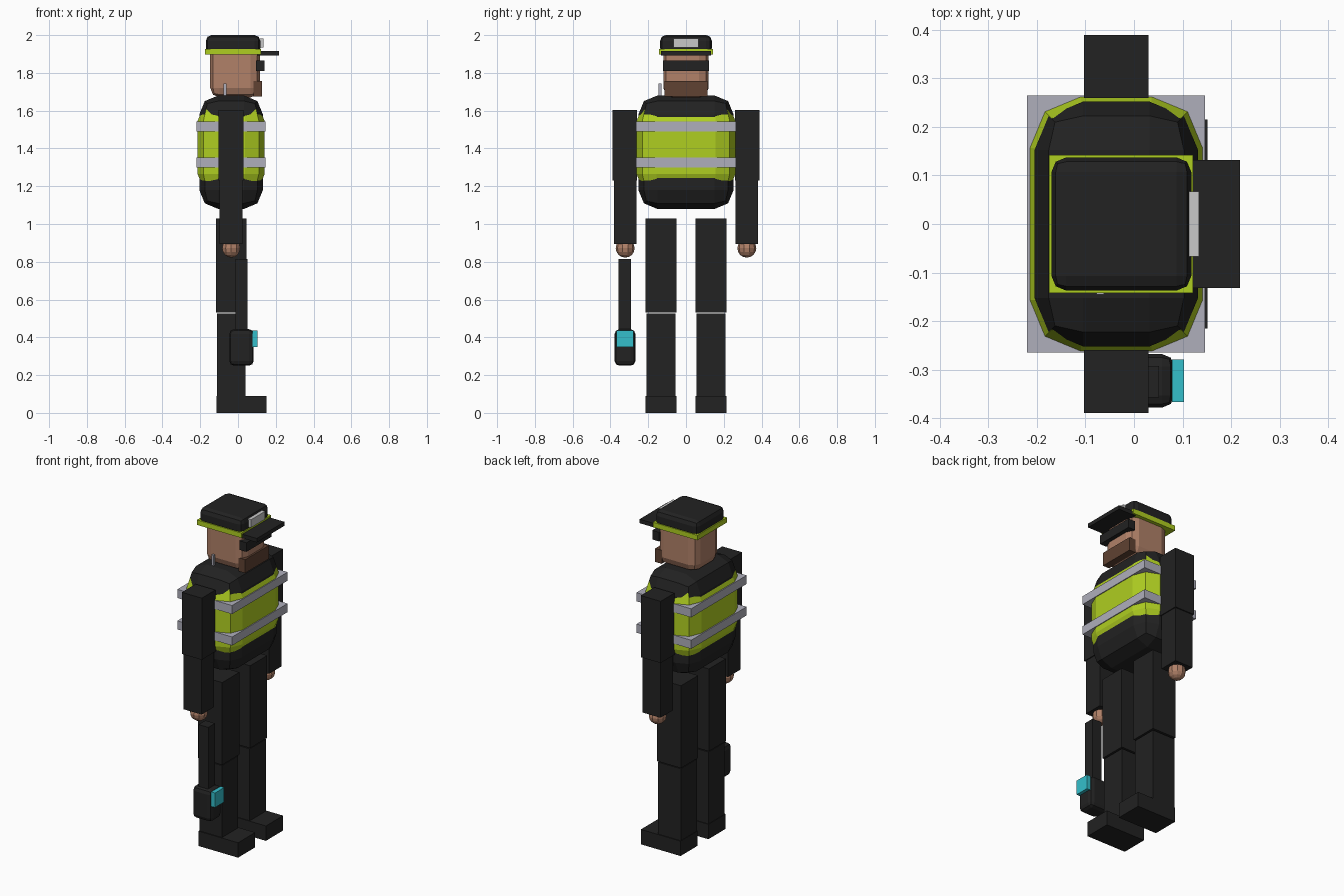
import bpy
import bmesh
from mathutils import Vector

if "Cube" in bpy.data.objects:
    bpy.data.objects.remove(bpy.data.objects["Cube"], do_unlink=True)


def material(name, r, g, b):
    m = bpy.data.materials.new(name)
    m.use_nodes = True
    m.diffuse_color = (r, g, b, 1)
    m.node_tree.nodes["Principled BSDF"].inputs["Base Color"].default_value = (r, g, b, 1)
    return m


BLACK = material("black cloth", 0.016, 0.016, 0.016)
LIME = material("safety lime", 0.43, 0.62, 0.015)
SILVER = material("reflective silver", 0.43, 0.43, 0.50)
SKIN = material("skin", 0.44, 0.22, 0.14)
BROWN = material("beard brown", 0.115, 0.054, 0.032)
TEAL = material("screen teal", 0.035, 0.52, 0.60)
BADGE = material("badge grey", 0.58, 0.58, 0.58)


def finish(name, bm, mat):
    mesh = bpy.data.meshes.new(name)
    bm.to_mesh(mesh)
    bm.free()
    mesh.materials.append(mat)
    obj = bpy.data.objects.new(name, mesh)
    bpy.context.collection.objects.link(obj)
    return obj


def box(name, mat, x, y, z, bevel=0):
    """Box from (min, max) ranges, with optional two-step rounded edges."""
    lo, hi = (Vector(c) for c in zip(x, y, z))
    bm = bmesh.new()
    bmesh.ops.create_cube(bm, size=1)
    bmesh.ops.scale(bm, vec=hi - lo, verts=bm.verts)
    bmesh.ops.translate(bm, vec=(lo + hi) / 2, verts=bm.verts)
    obj = finish(name, bm, mat)
    if bevel:
        mod = obj.modifiers.new("rounding", "BEVEL")
        mod.width = bevel
        mod.segments = 2
    return obj


def centred(half):
    return (-half, half)


# Torso, vest and reflective bands
box("torso", BLACK, (-0.205, 0.132), centred(0.252), (1.08, 1.68), 0.1)
box("vest", LIME, (-0.214, 0.141), centred(0.262), (1.16, 1.65), 0.105)
for name, z in (("lower_band", 1.30), ("upper_band", 1.49)):
    box(name, SILVER, (-0.22, 0.146), centred(0.265), (z, z + 0.052))

# Arms, hands, legs and boots on both sides
for side, s in (("left", 1), ("right", -1)):
    def span(a, b):
        return tuple(sorted((s * a, s * b)))

    box(side + "_upper_arm", BLACK, (-0.103, 0.03), span(0.259, 0.389), (1.23, 1.603))
    box(side + "_forearm", BLACK, (-0.097, 0.024), span(0.263, 0.382), (0.895, 1.23))
    bm = bmesh.new()
    bmesh.ops.create_uvsphere(bm, u_segments=10, v_segments=8, radius=0.05)
    bmesh.ops.translate(bm, vec=(-0.036, s * 0.322, 0.872), verts=bm.verts)
    finish(side + "_hand", bm, SKIN)
    box(side + "_thigh", BLACK, (-0.117, 0.045), span(0.051, 0.215), (0.532, 1.03))
    box(side + "_shin", BLACK, (-0.112, 0.04), span(0.055, 0.21), (0, 0.525))
    box(side + "_boot", BLACK, (-0.114, 0.151), span(0.051, 0.215), (0, 0.09))

# Head and face
box("head", SKIN, (-0.147, 0.116), centred(0.12), (1.67, 1.95), 0.05)
box("beard", BROWN, (0.083, 0.127), centred(0.113), (1.675, 1.756))
box("glasses", BLACK, (0.095, 0.141), centred(0.121), (1.81, 1.865))
box("radio_antenna", SILVER, (-0.077, -0.062), (-0.145, -0.13), (1.66, 1.743))

# Cap
box("cap_crown", BLACK, (-0.17, 0.118), centred(0.137), (1.9, 2.0), 0.03)
box("cap_band", LIME, (-0.175, 0.122), centred(0.142), (1.897, 1.927))
box("cap_visor", BLACK, (0.1, 0.218), centred(0.132), (1.892, 1.916))
box("cap_badge", BADGE, (0.113, 0.134), centred(0.067), (1.934, 1.982))

# Handheld scanner hanging beside the right leg
box("scanner_strap", BLACK, (-0.014, 0.051), (-0.357, -0.292), (0.43, 0.815))
box("scanner_body", BLACK, (-0.046, 0.083), (-0.378, -0.268), (0.25, 0.443), 0.025)
box("scanner_screen", TEAL, (0.078, 0.103), (-0.367, -0.279), (0.348, 0.436))
